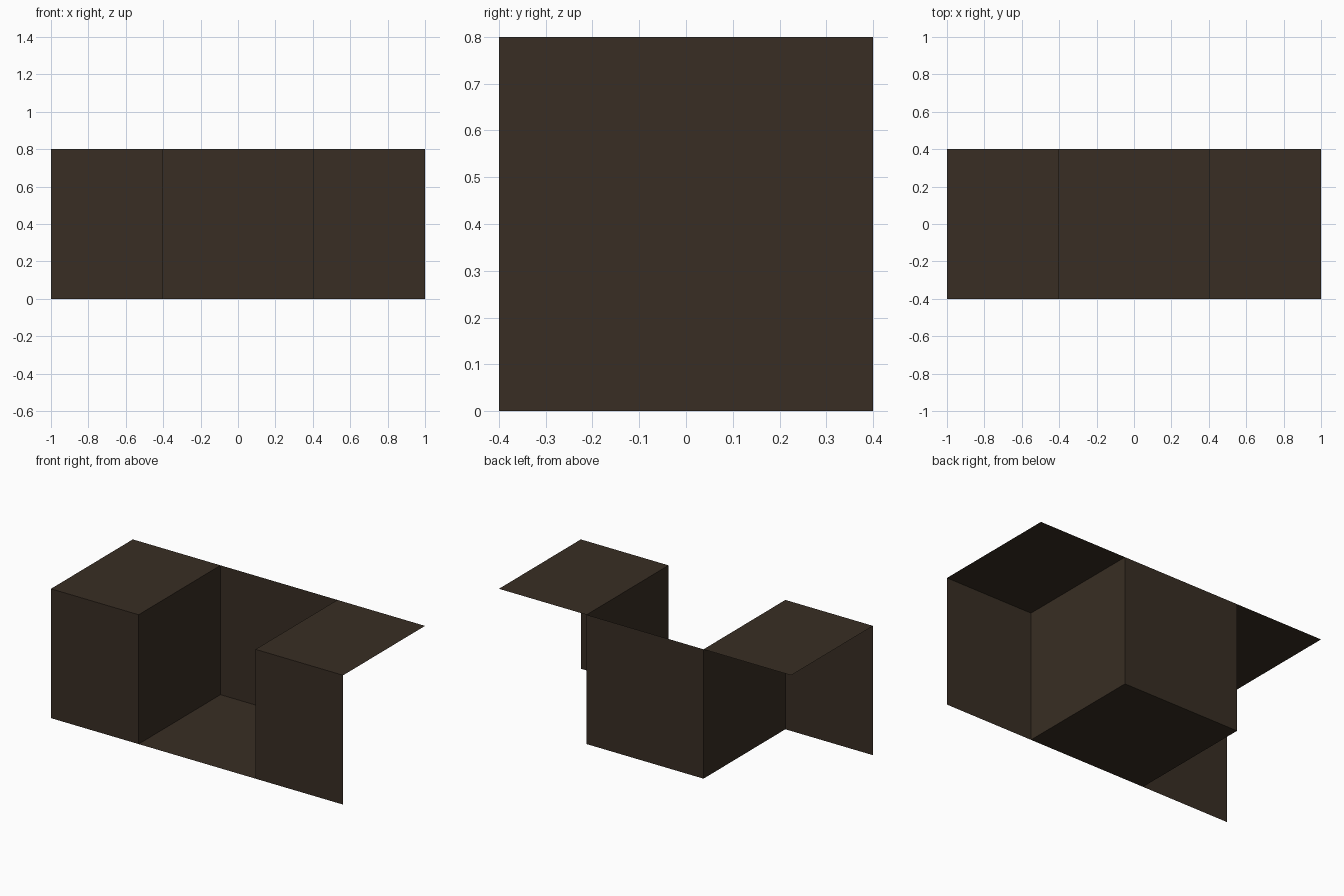
import bpy
from mathutils import Vector

if "Cube" in bpy.data.objects:
    bpy.data.objects.remove(bpy.data.objects["Cube"])

# One flat colour for the whole piece
brown = bpy.data.materials.new("dark_brown")
brown.diffuse_color = (0.040, 0.027, 0.017, 1.0)
brown.use_nodes = True
brown.node_tree.nodes["Principled BSDF"].inputs["Base Color"].default_value = brown.diffuse_color

INNER, OUTER = 0.4, 1.0   # x of the middle bay's edge and of the outer end
HALF, TOP = 0.4, 0.8      # half depth in y and height in z
SIDE = OUTER - INNER


def panel(name, corner, u, v, mirrored=False):
    """Thin sheet from a corner and two edge vectors; its normal is u x v."""
    c, u, v = Vector(corner), Vector(u), Vector(v)
    mesh = bpy.data.meshes.new(name)
    mesh.from_pydata([c, c + u, c + u + v, c + v], [], [(0, 1, 2, 3)])
    mesh.materials.append(brown)
    obj = bpy.data.objects.new(name, mesh)
    bpy.context.collection.objects.link(obj)
    if mirrored:
        mod = obj.modifiers.new("mirror", 'MIRROR')
        mod.use_mirror_merge = False
    return obj


# Middle bay: floor and back wall, open at the front and top
panel("middle_floor", (-INNER, -HALF, 0), (2 * INNER, 0, 0), (0, 2 * HALF, 0))
panel("middle_back", (INNER, HALF, 0), (-2 * INNER, 0, 0), (0, 0, TOP))

# Side bays: front, top and inner wall, open at the back, outer end and bottom
panel("side_front", (INNER, -HALF, 0), (SIDE, 0, 0), (0, 0, TOP), True)
panel("side_top", (INNER, -HALF, TOP), (SIDE, 0, 0), (0, 2 * HALF, 0), True)
panel("side_inner_wall", (INNER, HALF, 0), (0, -2 * HALF, 0), (0, 0, TOP), True)
